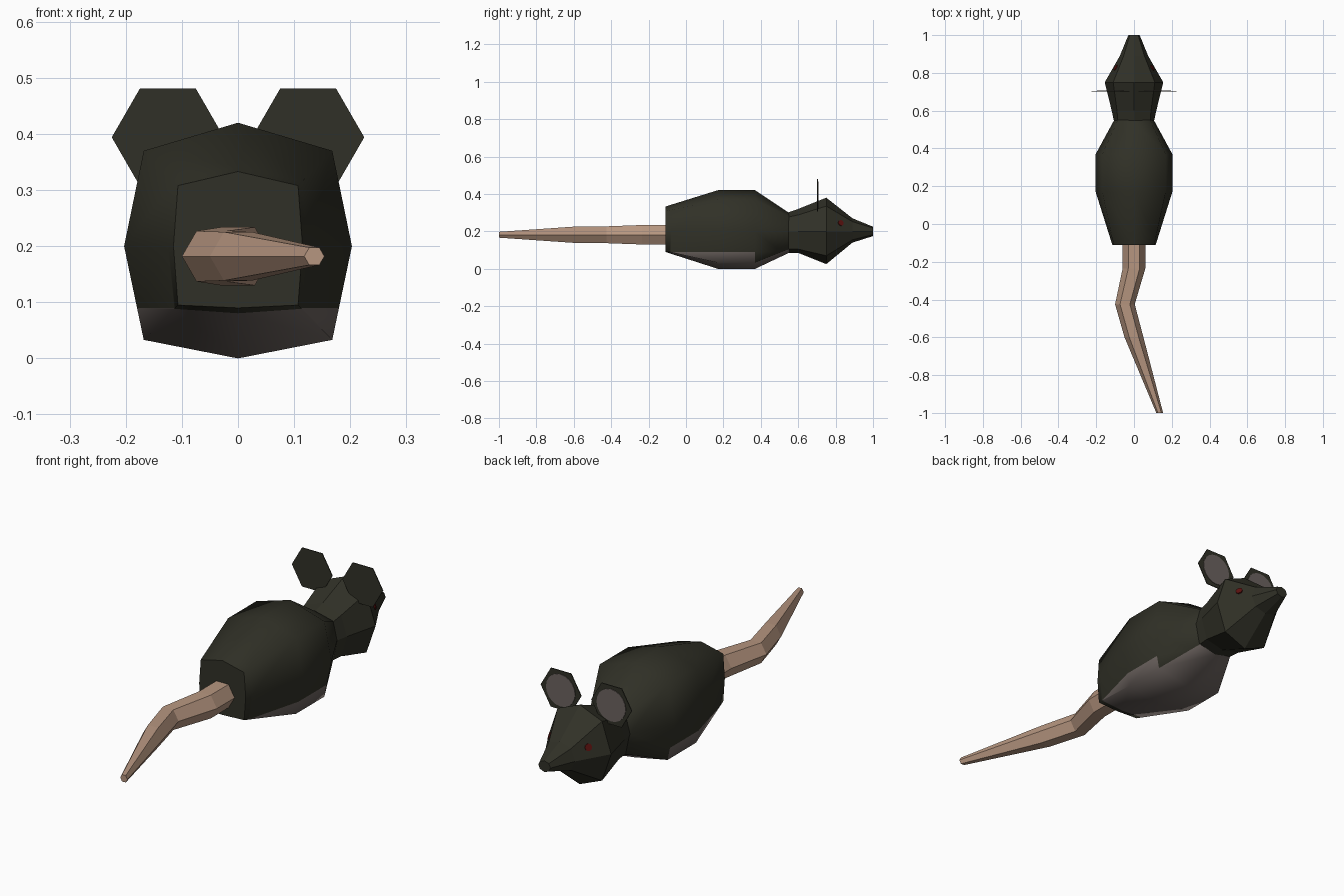
import bpy, bmesh, math
from mathutils import Vector, Matrix

if "Cube" in bpy.data.objects:
    bpy.data.objects.remove(bpy.data.objects["Cube"])


def material(name, rgb):
    m = bpy.data.materials.new(name)
    m.diffuse_color = (*rgb, 1)
    m.use_nodes = True
    m.node_tree.nodes["Principled BSDF"].inputs["Base Color"].default_value = m.diffuse_color
    return m


FUR = material("dark fur", (0.030, 0.030, 0.020))
GREY = material("belly grey", (0.150, 0.125, 0.115))
SKIN = material("tail skin", (0.470, 0.305, 0.215))
RED = material("eye red", (0.110, 0.006, 0.005))


def finish(name, bm, *mats):
    me = bpy.data.meshes.new(name)
    bmesh.ops.recalc_face_normals(bm, faces=bm.faces)
    bm.to_mesh(me)
    bm.free()
    for m in mats:
        me.materials.append(m)
    ob = bpy.data.objects.new(name, me)
    bpy.context.collection.objects.link(ob)
    return ob


def loft(rings):
    """Skin a list of closed point rings and cap both ends."""
    bm = bmesh.new()
    loops = [[bm.verts.new(p) for p in r] for r in rings]
    n = len(loops[0])
    for a, b in zip(loops, loops[1:]):
        for i in range(n):
            f = bm.faces.new((a[i], a[(i + 1) % n], b[(i + 1) % n], b[i]))
            f.smooth = True
    for cap in (loops[0], loops[-1]):
        f = bm.faces.new(cap)
        for e in f.edges:
            e.smooth = False
    return bm


def octagon(y, side, corner, bottom, low, mid, up, top):
    """Symmetric eight-point cross-section at y."""
    return [(0, y, bottom), (corner, y, low), (side, y, mid), (corner, y, up),
            (0, y, top), (-corner, y, up), (-side, y, mid), (-corner, y, low)]


# Body: octagonal barrel, grey underneath
body = loft([octagon(*s) for s in (
    (-0.11, 0.115, 0.107, 0.090, 0.095, 0.20, 0.308, 0.333),
    (0.17, 0.203, 0.168, 0.0, 0.033, 0.20, 0.37, 0.42),
    (0.37, 0.203, 0.168, 0.0, 0.033, 0.20, 0.37, 0.42),
    (0.55, 0.105, 0.085, 0.085, 0.105, 0.20, 0.28, 0.30))])
for co, no in (((0, 0, 0.09), (0, 0, 1)), ((0, -0.08, 0), (0, 1, 0))):
    bmesh.ops.bisect_plane(body, geom=body.verts[:] + body.edges[:] + body.faces[:],
                           plane_co=co, plane_no=no)
bmesh.ops.recalc_face_normals(body, faces=body.faces)
for f in body.faces:
    c = f.calc_center_median()
    under = f.normal.z < -0.6 and c.y > -0.08
    flank = c.z < 0.09 and 0 < c.y < 0.38
    f.material_index = 1 if under or flank else 0
finish("body", body, FUR, GREY)

# Head: faceted, tapering to the snout
head_rings = [octagon(*s) for s in (
    (0.54, 0.105, 0.085, 0.085, 0.105, 0.20, 0.275, 0.30),
    (0.60, 0.118, 0.090, 0.085, 0.105, 0.20, 0.288, 0.32),
    (0.75, 0.155, 0.110, 0.025, 0.070, 0.20, 0.335, 0.38),
    (0.89, 0.075, 0.055, 0.140, 0.155, 0.20, 0.252, 0.27),
    (1.00, 0.030, 0.022, 0.175, 0.183, 0.20, 0.218, 0.225))]
head = loft(head_rings)
for f in head.faces:
    f.smooth = False
finish("head", head, FUR)


# Tail: bent six-sided tube
def hexagon(x, y, r, z=0.182):
    return [(x + r * math.cos(k * math.pi / 3), y, z + r * math.sin(k * math.pi / 3))
            for k in range(6)]


tail = loft([hexagon(*s) for s in (
    (0, -0.10, 0.06), (0, -0.235, 0.06), (-0.048, -0.425, 0.052),
    (0.0, -0.60, 0.05), (0.136, -1.0, 0.018))])
for f in tail.faces:
    f.smooth = False
finish("tail", tail, SKIN)


def plate(name, centre, normal, radius, sides, depth, mat):
    bm = bmesh.new()
    rot = Vector(normal).to_track_quat('Z', 'Y').to_matrix().to_4x4()
    bmesh.ops.create_cone(bm, cap_ends=True, segments=sides, radius1=radius,
                          radius2=radius, depth=depth,
                          matrix=Matrix.Translation(centre) @ rot)
    return finish(name, bm, mat)


# Ears and eyes, both sides
for s, label in ((1, "right"), (-1, "left")):
    ear = loft([[(p[0] + 0.125 * s, p[1], p[2]) for p in hexagon(0, y, 0.1, 0.394)]
                for y in (0.701, 0.705)])
    for f in ear.faces:
        f.smooth = False
    finish(label + "_ear", ear, FUR)
    plate(label + "_inner_ear", (0.125 * s, 0.706, 0.394), (0, 1, 0), 0.072, 20, 0.003, GREY)
    a, b = (Vector(head_rings[2][i]) for i in (2, 3))
    c, d = (Vector(head_rings[3][i]) for i in (2, 3))
    pos = ((a + b) * 0.45 + (c + d) * 0.55) / 2
    nrm = (c + d - a - b).cross(b + d - a - c).normalized()
    if nrm.x < 0:
        nrm = -nrm
    pos += nrm * 0.001
    pos.x *= s
    nrm.x *= s
    plate(label + "_eye", pos, nrm, 0.016, 8, 0.007, RED)
